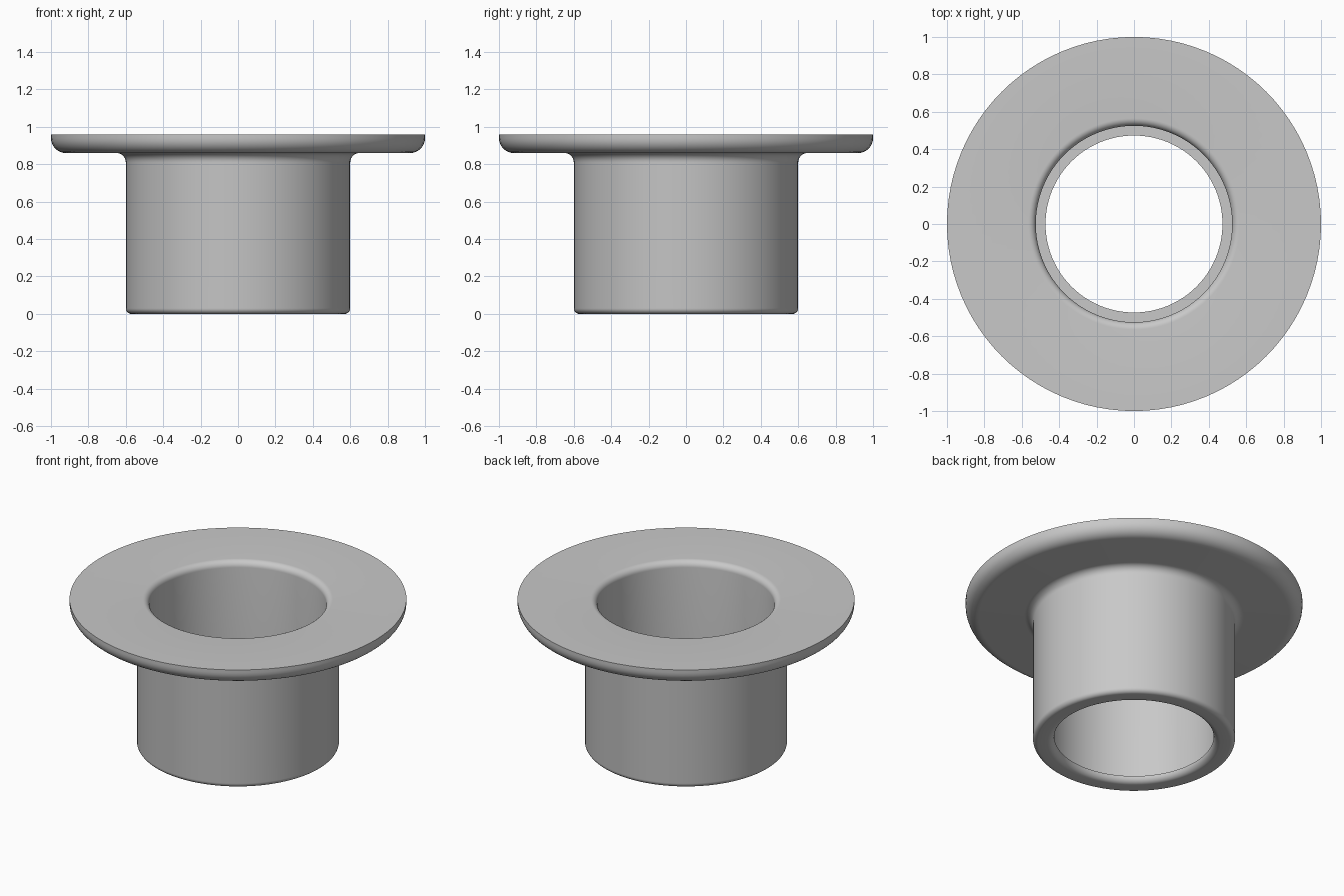
import bpy
import bmesh
from math import cos, sin, radians, tau

default_cube = bpy.data.objects.get("Cube")
if default_cube:
    bpy.data.objects.remove(default_cube, do_unlink=True)


def arc(cx, cz, radius, start, end, steps=8):
    """Points of a rounded corner, angles in degrees."""
    angles = [radians(start + (end - start) * i / steps) for i in range(steps + 1)]
    return [(cx + radius * cos(a), cz + radius * sin(a)) for a in angles]


def lathe(name, profile, material, segments=96):
    """Spin a closed (radius, height) profile around the z axis."""
    bm = bmesh.new()
    verts = [bm.verts.new((r, 0, z)) for r, z in profile]
    edges = [bm.edges.new((v, verts[i - 1])) for i, v in enumerate(verts)]
    bmesh.ops.spin(bm, geom=verts + edges, cent=(0, 0, 0), axis=(0, 0, 1),
                   angle=tau, steps=segments, use_merge=True)
    bmesh.ops.remove_doubles(bm, verts=bm.verts[:], dist=0.0001)
    bmesh.ops.recalc_face_normals(bm, faces=bm.faces[:])
    mesh = bpy.data.meshes.new(name)
    bm.to_mesh(mesh)
    bm.free()
    mesh.materials.append(material)
    obj = bpy.data.objects.new(name, mesh)
    bpy.context.collection.objects.link(obj)
    bpy.ops.object.select_all(action='DESELECT')
    obj.select_set(True)
    bpy.context.view_layer.objects.active = obj
    bpy.ops.object.shade_smooth_by_angle(angle=radians(30))
    return obj


# Plain grey finish
grey = bpy.data.materials.new("light_grey")
grey.use_nodes = True
colour = (0.58, 0.58, 0.58, 1)
grey.diffuse_color = colour
grey.node_tree.nodes["Principled BSDF"].inputs["Base Color"].default_value = colour

TOP, UNDER = 0.96, 0.86
BORE, LIP, TUBE, RIM = 0.525, 0.473, 0.6, 1.0

profile = (
    # Flange: sharp upper rim, rounded lower rim
    [(RIM, TOP)]
    + arc(RIM - 0.08, UNDER + 0.08, 0.08, 0, -90)
    # Fillet under the flange, then the tube and its rounded foot
    + arc(TUBE + 0.05, UNDER - 0.05, 0.05, 90, 180)
    + arc(TUBE - 0.03, 0.03, 0.03, 0, -90)
    # Inner lip at the foot, rounded below and flat above
    + arc(LIP + 0.04, 0.04, 0.04, 270, 180)
    + [(BORE, 0.04)]
    # Bore with a rounded mouth
    + arc(BORE + 0.04, TOP - 0.04, 0.04, 180, 90)
)

lathe("flanged_bushing", profile, grey)
